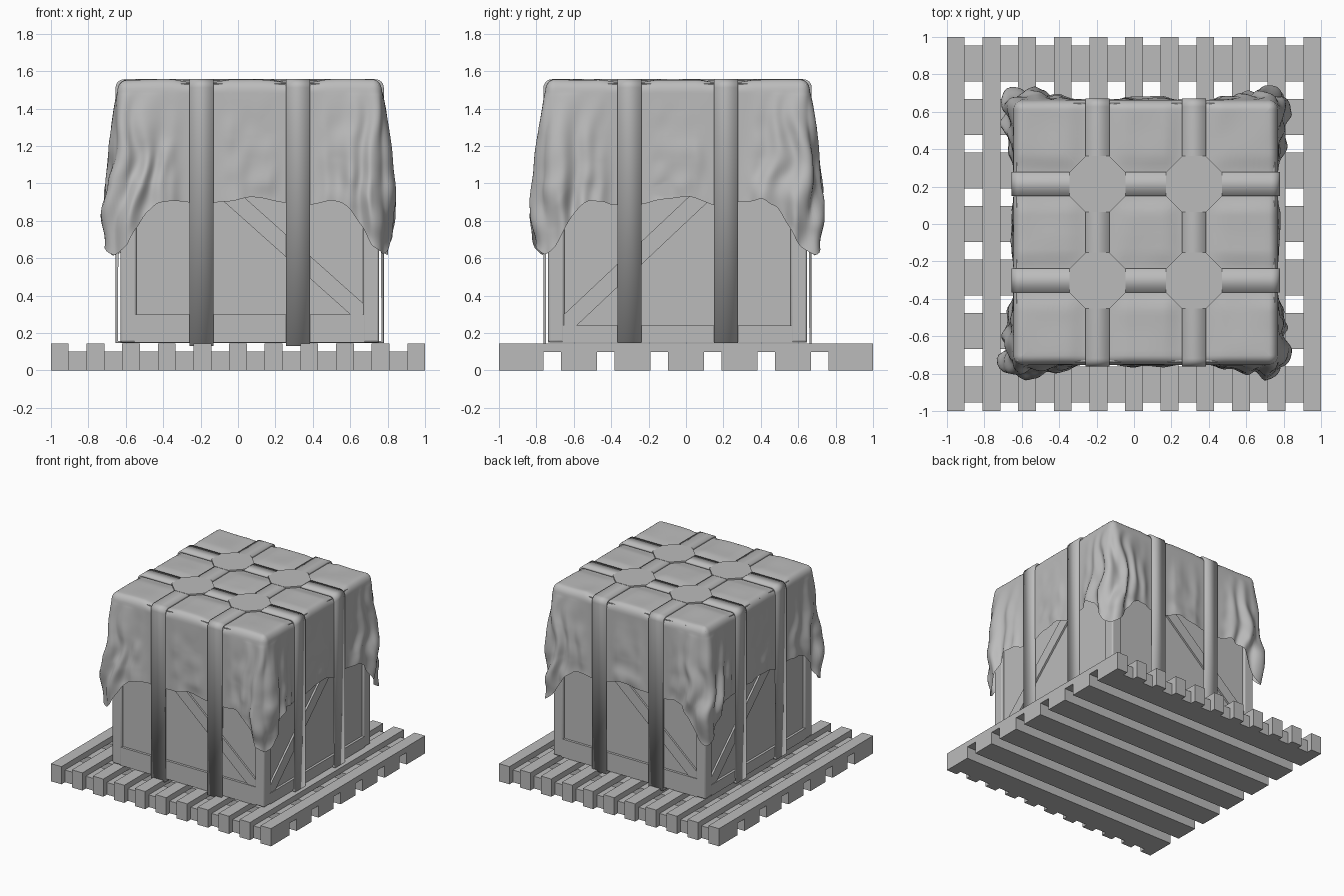
import bpy, bmesh, math
from mathutils import Vector, Matrix, noise

if "Cube" in bpy.data.objects:
    bpy.data.objects.remove(bpy.data.objects["Cube"])

CX, CY = 0.0625, -0.045          # crate centre on the pallet
BASE, TOP = 0.15, 1.535          # crate bottom and lid height
HALF = 0.692                     # crate half width
H = 0.708                        # cloth half width
STRAP, STRAP_W = 0.258, 0.064    # strap offset from the centre, half width

grey = bpy.data.materials.new("plain_grey")
grey.diffuse_color = (0.5, 0.5, 0.5, 1)
grey.use_nodes = True
grey.node_tree.nodes["Principled BSDF"].inputs["Base Color"].default_value = grey.diffuse_color


def finish(name, bm, smooth=None, bevel=0, recalc=True):
    if recalc:
        bmesh.ops.recalc_face_normals(bm, faces=bm.faces)
    me = bpy.data.meshes.new(name)
    bm.to_mesh(me)
    bm.free()
    me.materials.append(grey)
    ob = bpy.data.objects.new(name, me)
    bpy.context.collection.objects.link(ob)
    if bevel:
        mod = ob.modifiers.new("bevel", 'BEVEL')
        mod.width, mod.segments = bevel, 3
    if smooth:
        bpy.ops.object.select_all(action='DESELECT')
        ob.select_set(True)
        bpy.context.view_layer.objects.active = ob
        bpy.ops.object.shade_smooth_by_angle(angle=math.radians(smooth))
    return ob


def add_box(bm, lo, hi, matrix=Matrix()):
    lo, hi = Vector(lo), Vector(hi)
    scale = Matrix.Diagonal((*(hi - lo), 1))
    bmesh.ops.create_cube(bm, size=1, matrix=matrix @ Matrix.Translation((lo + hi) / 2) @ scale)


# Pallet: seven lower boards, eleven upper slats with turned-down ends
bm = bmesh.new()
for i in range(7):
    y = (i - 3) * 0.286
    add_box(bm, (-1, y - 0.096, 0), (1, y + 0.096, 0.10))
finish("pallet_lower_boards", bm)
bm = bmesh.new()
for i in range(11):
    x = (i - 5) * 0.1905
    add_box(bm, (x - 0.0475, -1, 0.098), (x + 0.0475, 1, 0.145))
    for s in (-1, 1):
        ys = sorted((s * 0.952, s * 1.0))
        add_box(bm, (x - 0.0475, ys[0], 0), (x + 0.0475, ys[1], 0.098))
finish("pallet_upper_slats", bm)

# Crate: recessed panels, corner posts, rails and one diagonal brace per side
here = Matrix.Translation((CX, CY, 0))
bm = bmesh.new()
add_box(bm, (-0.672, -0.672, BASE + 0.005), (0.672, 0.672, TOP), here)
finish("crate_panels", bm)

posts, rails, braces = bmesh.new(), bmesh.new(), bmesh.new()
P = 0.605
for k in range(4):
    turn = here @ Matrix.Rotation(k * math.pi / 2, 4, 'Z')
    low = 0.30 if k % 2 == 0 else 0.24
    add_box(posts, (P, -HALF, BASE), (HALF, -P, TOP), turn)
    add_box(rails, (-P - 0.01, -HALF, BASE), (P + 0.01, -P, low), turn)
    add_box(rails, (-P - 0.01, -HALF, 1.38), (P + 0.01, -P, TOP), turn)
    lean = 1 if k % 2 == 0 else -1
    mid = (low + 1.38) / 2
    angle = lean * math.atan2(1.38 - low, 2 * P)
    length = math.hypot(P, (1.38 - low) / 2)
    m = turn @ Matrix.Translation((0, -0.665, mid)) @ Matrix.Rotation(angle, 4, 'Y')
    add_box(braces, (-length, -0.022, -0.045), (length, 0.01, 0.045), m)
finish("crate_corner_posts", posts, smooth=40, bevel=0.012)
finish("crate_rails", rails)
finish("crate_diagonal_braces", braces)


# Draped cloth
def smoothstep(a, b, x):
    t = min(1, max(0, (x - a) / (b - a)))
    return t * t * (3 - 2 * t)


def free(t):
    """0 under a strap, rising to 1 away from it."""
    return smoothstep(0.0, 0.11, abs(abs(t) - STRAP) - STRAP_W + 0.01)


R = 0.05
N = 130                          # columns on each side
columns = []
for side in range(4):
    rot = Matrix.Rotation(side * math.pi / 2, 3, 'Z')
    for i in range(N):
        t = -H + 2 * H * i / N
        p = Vector((t, -H, 0))
        core = Vector((max(R - H, min(H - R, t)), R - H, 0))
        columns.append((side, t, rot @ core, rot @ (p - core).normalized()))


def top_height(x, y):
    puff = free(x) * free(y)
    return 1.541 + puff * (0.013 + 0.008 * noise.noise((x * 4, y * 4, 3)))


def drape(side, t, core, out, v):
    d = H - abs(t)
    corner = side if t < 0 else (side + 1) % 4
    along = d if t < 0 else -d
    hem = 0.905 - 0.28 * math.exp(-(d / 0.14) ** 2)
    base = core + out * R
    hem += 0.022 * noise.noise(base * 7) + 0.02 * math.cos(t * 12)
    hem += 0.03 * noise.noise(base * 17) * math.exp(-(d / 0.3) ** 2)
    z = 1.49 + (hem - 1.49) * v
    w = math.exp(-(d / 0.23) ** 2)
    wob = noise.noise((base.x * 5, base.y * 5, z * 4))
    fold = 0.5 + 0.5 * math.sin(46 * along + corner * 1.9 + 2.5 * v + 3 * wob)
    off = v ** 0.75 * w * (0.035 + 0.065 * fold)
    off *= 1 - 0.55 * w * smoothstep(0.72, 1, v)
    off += free(t) * v * (0.012 + 0.016 * wob)
    off += free(t) * v * 0.014 * noise.noise((base.x * 11, base.y * 11, z * 8))
    pos = core + out * (R + max(off, 0) * free(t))
    return (pos.x, pos.y, z)


bm = bmesh.new()
rings = []
for j in range(1, 26):           # flat top, growing outwards
    rings.append([(c.x * j / 25, c.y * j / 25, top_height(c.x * j / 25, c.y * j / 25))
                  for _, _, c, _ in columns])
for j in range(1, 7):            # rounded rim
    a = j / 6 * math.pi / 2
    ring = []
    for _, _, c, o in columns:
        q = c + o * (R * math.sin(a))
        ring.append((q.x, q.y, 1.49 + (top_height(c.x, c.y) - 1.49) * math.cos(a)))
    rings.append(ring)
for j in range(1, 61):           # hanging skirt
    rings.append([drape(*col, j / 60) for col in columns])
grid = [[bm.verts.new(q) for q in ring] for ring in rings]
n = len(columns)
centre = bm.verts.new((0, 0, top_height(0, 0)))
for i in range(n):
    k = (i + 1) % n
    bm.faces.new((centre, grid[0][i], grid[0][k]))
    for a, b in zip(grid, grid[1:]):
        bm.faces.new((a[i], b[i], b[k], a[k]))
cloth = finish("draped_cloth", bm, smooth=80)
cloth.location = (CX, CY, 0)


# Straps: closed bands with rounded top corners
def strap(name, offset, bottom, turn):
    half, top, r = 0.717, 1.557, 0.045
    path = [(-half, bottom), (half, bottom)]
    for start, sx in ((0, 1), (90, -1)):
        for s in range(7):
            a = math.radians(start + s * 15)
            path.append((sx * (half - r) + r * math.cos(a), top - r + r * math.sin(a)))
    bm = bmesh.new()
    loops = [[bm.verts.new((x, y, z)) for y, z in path]
             for x in (offset - STRAP_W, offset + STRAP_W)]
    for i in range(len(path)):
        k = (i + 1) % len(path)
        bm.faces.new((loops[0][i], loops[1][i], loops[1][k], loops[0][k]))
    bmesh.ops.transform(bm, matrix=here @ Matrix.Rotation(turn, 4, 'Z'), verts=bm.verts)
    ob = finish(name, bm, smooth=40)
    mod = ob.modifiers.new("thickness", 'SOLIDIFY')
    mod.thickness, mod.offset = 0.018, -1


for label, off in (("a", -STRAP), ("b", STRAP)):
    strap("front_strap_" + label, off, 0.132, 0)
    strap("side_strap_" + label, off, 0.146, math.pi / 2)

# Eight-sided patches where the straps cross on the lid
bm = bmesh.new()
A, B = STRAP_W, 0.15
outline = [(B, -A), (B, A), (A, B), (-A, B), (-B, A), (-B, -A), (-A, -B), (A, -B)]
for sx in (-STRAP, STRAP):
    for sy in (-STRAP, STRAP):
        face = bm.faces.new([bm.verts.new((CX + sx + x, CY + sy + y, 1.559)) for x, y in outline])
        ext = bmesh.ops.extrude_face_region(bm, geom=[face])
        low = [g for g in ext["geom"] if isinstance(g, bmesh.types.BMVert)]
        bmesh.ops.translate(bm, verts=low, vec=(0, 0, -0.012))
finish("strap_crossings", bm)
